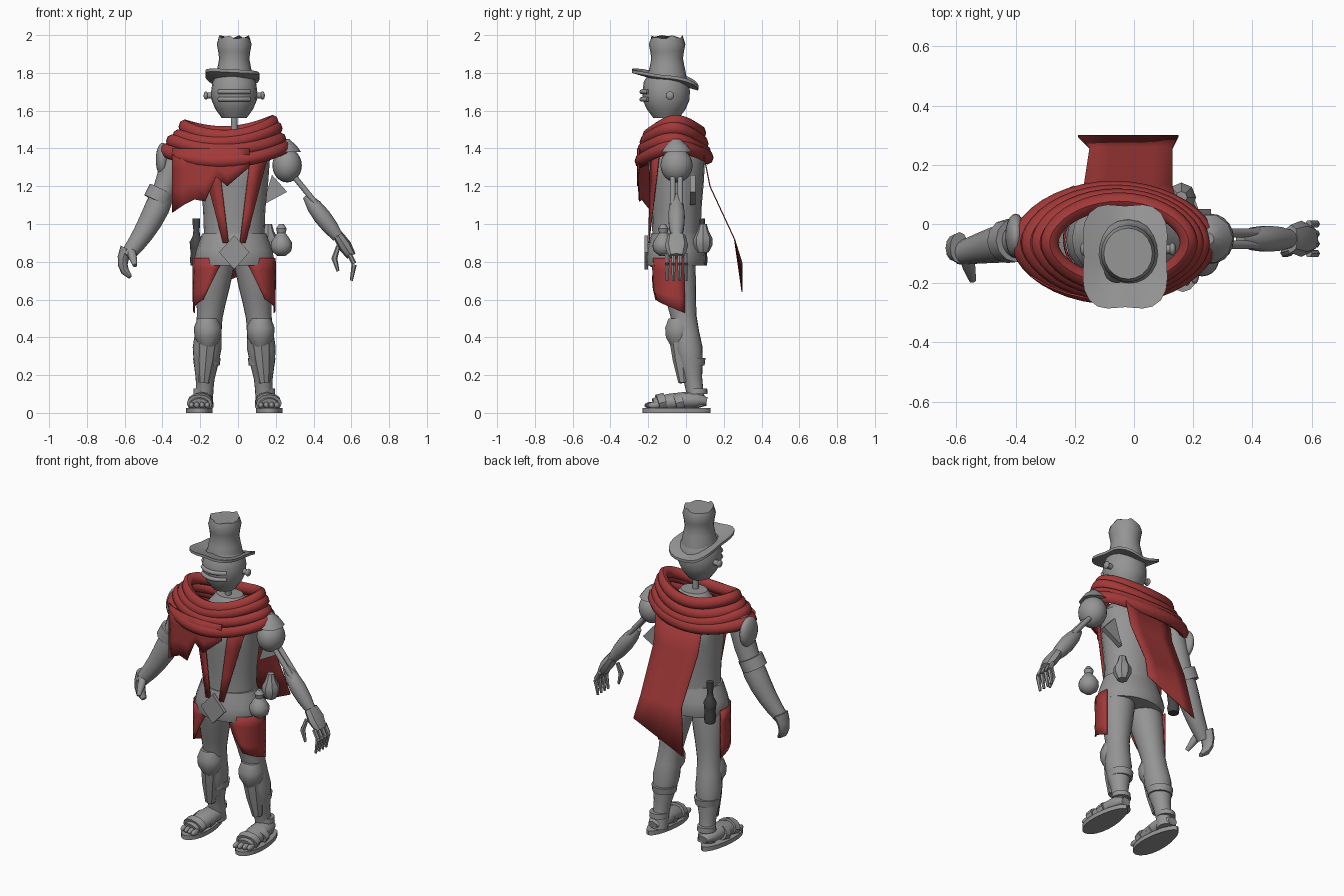
import bpy, bmesh
from math import sin, cos, pi, radians, sqrt
from mathutils import Vector

if "Cube" in bpy.data.objects:
    bpy.data.objects.remove(bpy.data.objects["Cube"])

MID = -.02  # x of the body's own mirror plane


def material(name, *color):
    m = bpy.data.materials.new(name)
    m.use_nodes = True
    m.diffuse_color = (*color, 1)
    m.node_tree.nodes["Principled BSDF"].inputs["Base Color"].default_value = (*color, 1)
    return m


GREY = material("plain grey", .3, .3, .3)
RED = material("scarf red", .36, .04, .04)
DARK = material("dark glass", .06, .06, .06)


def finish(name, bm, mat, angle=40):
    bmesh.ops.recalc_face_normals(bm, faces=bm.faces)
    mesh = bpy.data.meshes.new(name)
    bm.to_mesh(mesh)
    bm.free()
    mesh.materials.append(mat)
    ob = bpy.data.objects.new(name, mesh)
    bpy.context.collection.objects.link(ob)
    bpy.ops.object.select_all(action="DESELECT")
    ob.select_set(True)
    bpy.context.view_layer.objects.active = ob
    bpy.ops.object.shade_smooth_by_angle(angle=radians(angle))
    return ob


def turn(n):
    """Angles spread evenly around a circle."""
    return [2 * pi * k / n for k in range(n)]


def spread(a, b, n):
    """Values or vectors spread evenly from a to b."""
    return [a + (b - a) * k / (n - 1) for k in range(n)]


def skin(name, rows, mat, ring=True, closed=False, angle=40):
    """Join rows of points with quads; ring closes each row, closed joins last to first."""
    bm = bmesh.new()
    vs = [[bm.verts.new(p) for p in row] for row in rows]
    pairs = list(zip(vs, vs[1:]))
    if closed:
        pairs.append((vs[-1], vs[0]))
    for a, b in pairs:
        for j in range(0 if ring else 1, len(a)):
            bm.faces.new((a[j - 1], a[j], b[j], b[j - 1]))
    if ring and not closed:
        bm.faces.new(vs[0])
        bm.faces.new(vs[-1])
    return finish(name, bm, mat, angle)


def column(name, x, y, low, high, radii, depth=1, mat=GREY, n=20):
    """Upright turned shape with evenly spaced radii; depth scales it along y."""
    rows = [[(x + r * cos(t), y + r * depth * sin(t), z) for t in turn(n)]
            for z, r in zip(spread(low, high, len(radii)), radii)]
    return skin(name, rows, mat)


def limb(name, start, end, radii, bend=None, flat=1, n=12):
    """Round limb from start to end, pulled towards bend, with evenly spaced radii."""
    a, b = Vector(start), Vector(end)
    c = Vector(bend) if bend else (a + b) / 2
    rows = []
    for t, r in zip(spread(0, 1, len(radii)), radii):
        p = a.lerp(c, t).lerp(c.lerp(b, t), t)
        d = (c - a).lerp(b - c, t).normalized()
        side = Vector((0, 0, 1) if abs(d.y) > .9 else (0, 1, 0)).cross(d).normalized()
        up = d.cross(side) * flat
        rows.append([p + (side * cos(q) + up * sin(q)) * r for q in turn(n)])
    return skin(name, rows, GREY)


def ball(name, center, size):
    bm = bmesh.new()
    bmesh.ops.create_uvsphere(bm, u_segments=20, v_segments=12, radius=1)
    for v in bm.verts:
        v.co = Vector(center) + v.co * Vector(size)
    return finish(name, bm, GREY)


def plate(name, outline, push):
    """Flat outline pushed out into a slab."""
    bm = bmesh.new()
    face = bm.faces.new([bm.verts.new(p) for p in outline])
    for v in bmesh.ops.extrude_face_region(bm, geom=[face])["geom"]:
        if isinstance(v, bmesh.types.BMVert):
            v.co += Vector(push)
    return finish(name, bm, GREY)


def cloth(name, rows):
    ob = skin(name, rows, RED, ring=False, angle=30)
    ob.modifiers.new("thickness", "SOLIDIFY").thickness = .006


# Torso, neck and belt
column("torso", MID, -.05, .8, 1.5, [.17, .16, .165, .18, .19, .08], depth=.8)
limb("neck_rod", (MID, -.06, 1.4), (MID, -.07, 1.6), [.018, .018])
column("belt", MID, -.055, .78, .95, [.2, .21, .2, .185, .17], depth=.76)
plate("buckle", [(MID + .08 * cos(t), -.2, .85 + .09 * sin(t)) for t in turn(4)], (0, -.02, 0))
plate("side_flap", [(.13, .02, 1.1), (.18, .02, 1.26), (.26, .02, 1.17)], (0, .03, 0))

# Head with visor and ears
column("head", MID, -.105, 1.56, 1.8, [.065, .1, .12, .122, .115, .09], depth=1.03)
for z in (1.66, 1.7):
    limb("visor_rim", (MID - .08, -.2, z), (MID + .08, -.2, z), [.012] * 8, bend=(MID, -.27, z))
for s in (-1, 1):
    limb("ear_stud", (MID + s * .1, -.085, 1.68), (MID + s * .15, -.085, 1.68), [.016, .016])
    ball("ear_cap", (MID + s * .15, -.085, 1.68), (.012, .022, .022))

# Hat: curled squarish brim and dented crown
rows = []
for r, lift in ((.5, .016), (.8, .016), (1, .016), (1, 0), (.8, 0), (.5, 0)):
    row = []
    for t in turn(32):
        f = r * (1 - .1 * cos(4 * t))
        x, y = .155 * f * cos(t), .19 * f * sin(t)
        z = 1.755 - .23 * y + 1.2 * x * x - .05 * x + lift + .008 * r * sin(3 * t)
        row.append((x - .03, y - .11, z))
    rows.append(row)
skin("hat_brim", rows, GREY, closed=True)
crown = column("hat_crown", MID, -.1, 1.76, 1.99, [.1, .095, .087, .08, .085, .092, .082], depth=1.05)
for v in crown.data.vertices:
    if v.co.z > 1.98:
        v.co.z += .01 * sin(pi * (v.co.x - v.co.y) * 20)

# Wound scarf: stacked lens-shaped rolls
for i in range(4):
    rows = []
    for t in turn(40):
        bow = (.14 + .013 * i) * (.86 + .14 * abs(sin(t)))
        c = Vector((-.05 - .006 * i + (.235 + .027 * i) * cos(t), -.063 + bow * sin(t),
                    1.5 - .043 * i + .028 * cos(2 * t) + .01 * sin(t + 2 * i) + .012 * cos(t)))
        out = Vector((cos(t), sin(t), 0)) * .03
        rows.append([c + out * cos(q) + Vector((0, 0, .037 * sin(q))) for q in turn(8)])
    skin("scarf_roll", rows, RED, closed=True, angle=50)

# Torn front drape, bowed around the chest
hem = [1.06, 1.1, 1.13, 1.12, 1.25, 1.2, 1.25, 1.3]
cloth("front_drape", [[(x, -.06 - .2 * sqrt(1 - ((x + .06) / .36) ** 2), 1.4 + (z - 1.4) * f)
                       for x, z in zip(spread(-.35, .06, len(hem)), hem)] for f in spread(0, 1, 4)])

# Back cape, flaring out to a slanted hem
cape = [((-.18, .09, 1.4), (.14, .09, 1.4)), ((-.17, .13, 1.2), (.13, .13, 1.2)),
        ((-.15, .26, .92), (.13, .26, .92)), ((-.19, .3, .64), (.15, .3, .79))]
cloth("back_cape", [spread(Vector(a), Vector(b), 5) for a, b in cape])

for s, label in ((-1, "right"), (1, "left")):
    def at(x, y, z):
        return Vector((MID + s * x, y, z))

    # Lapel and thigh cloth
    top = at(.09, -.19, 1.38), at(.19, -.14, 1.4)
    low = at(.03, -.2, .9), at(.06, -.2, .9)
    cloth(label + "_lapel", [[a.lerp(b, f) for a, b in zip(top, low)] for f in spread(0, 1, 4)])
    cloth(label + "_thigh_cloth", [
        [at(.11 + .11 * cos(q), -.05 + .13 * sin(q), .82 - f * (.22 + .07 * g))
         for g in spread(0, 1, 7) for q in [radians(20 - (1 - g) * (140 - 60 * f))]]
        for f in spread(0, 1, 5)])

    # Leg and armour
    limb(label + "_leg", at(.09, -.06, .86), at(.16, .06, .03),
         [.1, .098, .09, .078, .068, .07, .076, .065, .05, .045, .05], bend=at(.15, 0, .4), n=20)
    knee, calf = at(.14, -.04, 0), at(.145, .03, 0)
    column(label + "_knee_guard", knee.x, knee.y, .35, .5, [.04, .07, .074, .055], n=10)
    limb(label + "_shin_guard", at(.14, -.03, .4), at(.16, -.01, .16), [.06, .05, .03], n=8)
    column(label + "_calf_band", calf.x, calf.y, .25, .29, [.068, .073])

    # Sandal with straps and toes
    plate(label + "_sole", [at(.185 + (.07 - .012 * sin(t)) * cos(t), -.05 + .18 * sin(t), 0)
                            for t in turn(20)], (0, 0, .026))
    limb(label + "_foot", at(.17, .11, .06), at(.185, -.17, .04), [.03, .06, .06, .06, .05],
         bend=at(.17, 0, .08), flat=.75)
    for y in (-.13, -.04):
        limb(label + "_strap", at(.184, y - .02, .05), at(.18, y + .02, .06), [.068, .068], flat=.7)
    for k in range(4):
        ball(label + "_toe", at(.142 + .028 * k, -.185 + .006 * k, .04), (.015, .035, .018))
    column(label + "_ankle_strap", at(.163, 0, 0).x, .06, .1, .13, [.054, .052])

# Right arm: bare arm with pad, cuff and curled hand
limb("right_arm", (-.32, -.05, 1.42), (-.59, -.1, .83),
     [.06, .064, .064, .06, .066, .062, .055, .047, .038], bend=(-.4, -.05, 1.05), n=16)
ball("right_shoulder_pad", (-.4, -.04, 1.34), (.035, .075, .09))
limb("right_elbow_cuff", (-.4, -.055, 1.18), (-.43, -.058, 1.12), [.074, .074])
limb("right_fingers", (-.59, -.08, .87), (-.57, -.1, .72), [.035, .03, .026, .022, .012],
     bend=(-.64, -.08, .77), flat=1.5)
limb("right_thumb", (-.57, -.1, .87), (-.545, -.19, .78), [.025, .022, .012])

# Left arm: mechanical limb
arm_y = -.05
ball("left_shoulder_ball", (.26, arm_y, 1.31), (.078, .085, .09))
column("left_shoulder_cap", .25, arm_y, 1.38, 1.45, [.085, .06, .02], n=10)
for y in (arm_y - .02, arm_y + .02):
    limb("left_upper_rod", (.29, y, 1.26), (.42, y, 1.1), [.015, .015])
limb("left_forearm", (.36, arm_y, 1.15), (.53, arm_y, .93), [.02, .04, .046, .042, .03], n=10)
limb("left_wrist", (.52, arm_y, .94), (.55, arm_y, .9), [.025, .02])
limb("left_palm", (.53, arm_y, .94), (.6, arm_y, .83), [.028, .036, .026], flat=1.7, n=8)
for y in spread(arm_y - .05, arm_y + .05, 4):
    limb("left_finger", (.59, y, .84), (.615, y, .79), [.013, .013], n=6)
    limb("left_fingertip", (.615, y, .785), (.6, y, .7), [.014, .008], n=6)
limb("left_thumb", (.53, -.09, .88), (.53, -.1, .75), [.012, .016, .008], bend=(.49, -.1, .82), n=6)

# Things hung on the belt
column("bottle", -.22, .08, .78, 1.03, [.03, .035, .03, .034, .036, .02, .016, .02, .02], mat=DARK)
column("gourd", .23, -.12, .83, 1, [.02, .05, .057, .055, .04, .022, .028, .012])
column("hip_pouch", .16, .09, .85, 1, [.03, .05, .05, .03, .02], n=8)
